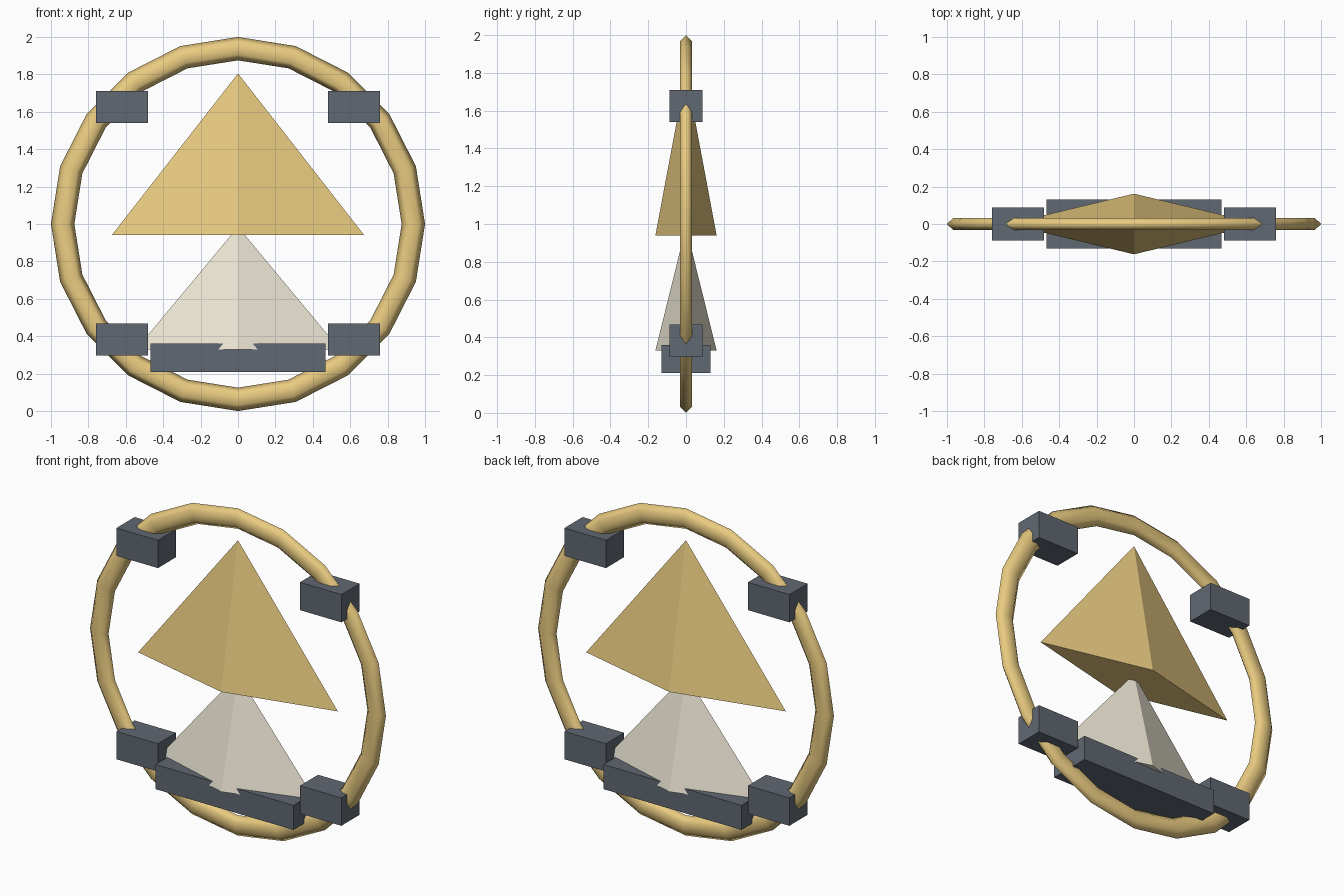
import bpy
import math

if "Cube" in bpy.data.objects:
    bpy.data.objects.remove(bpy.data.objects["Cube"])


def material(name, rgb):
    m = bpy.data.materials.new(name)
    m.diffuse_color = (*rgb, 1)
    m.use_nodes = True
    m.node_tree.nodes["Principled BSDF"].inputs["Base Color"].default_value = m.diffuse_color
    return m


GOLD = material("gold", (0.82, 0.60, 0.22))
CREAM = material("cream", (0.84, 0.79, 0.66))
SLATE = material("slate", (0.12, 0.14, 0.17))


def finish(name, mat):
    o = bpy.context.object
    o.name = name
    bpy.ops.object.transform_apply(location=False, rotation=True, scale=True)
    o.data.materials.append(mat)
    return o


def block(name, loc, size):
    bpy.ops.mesh.primitive_cube_add(size=1, location=loc)
    bpy.context.object.scale = size
    return finish(name, SLATE)


def pyramid(name, half_x, half_y, z0, z1, mat):
    # four-sided cone, corners on the x and y axes
    bpy.ops.mesh.primitive_cone_add(vertices=4, radius1=1, radius2=0,
                                    depth=z1 - z0, location=(0, 0, (z0 + z1) / 2))
    bpy.context.object.scale = (half_x, half_y, 1)
    return finish(name, mat)


# Upright ring, flattened front to back
bpy.ops.mesh.primitive_torus_add(major_segments=20, minor_segments=6,
                                 major_radius=0.9375, minor_radius=0.0625,
                                 location=(0, 0, 1), rotation=(math.pi / 2, 0, 0))
bpy.context.object.scale = (1, 1, 0.57)
finish("ring", GOLD)
bpy.ops.object.shade_smooth()

# Four clamps on the ring
for side, sx in (("left", -1), ("right", 1)):
    for level, z in (("lower", 0.382), ("upper", 1.625)):
        block(f"{level}_{side}_clamp", (sx * 0.62, 0, z), (0.28, 0.175, 0.17))

# Base bar and the two stacked pyramids
block("base_bar", (0, 0, 0.285), (0.934, 0.262, 0.15))
pyramid("upper_pyramid", 0.675, 0.162, 0.94, 1.805, GOLD)
pyramid("lower_pyramid", 0.545, 0.162, 0.33, 0.985, CREAM)
